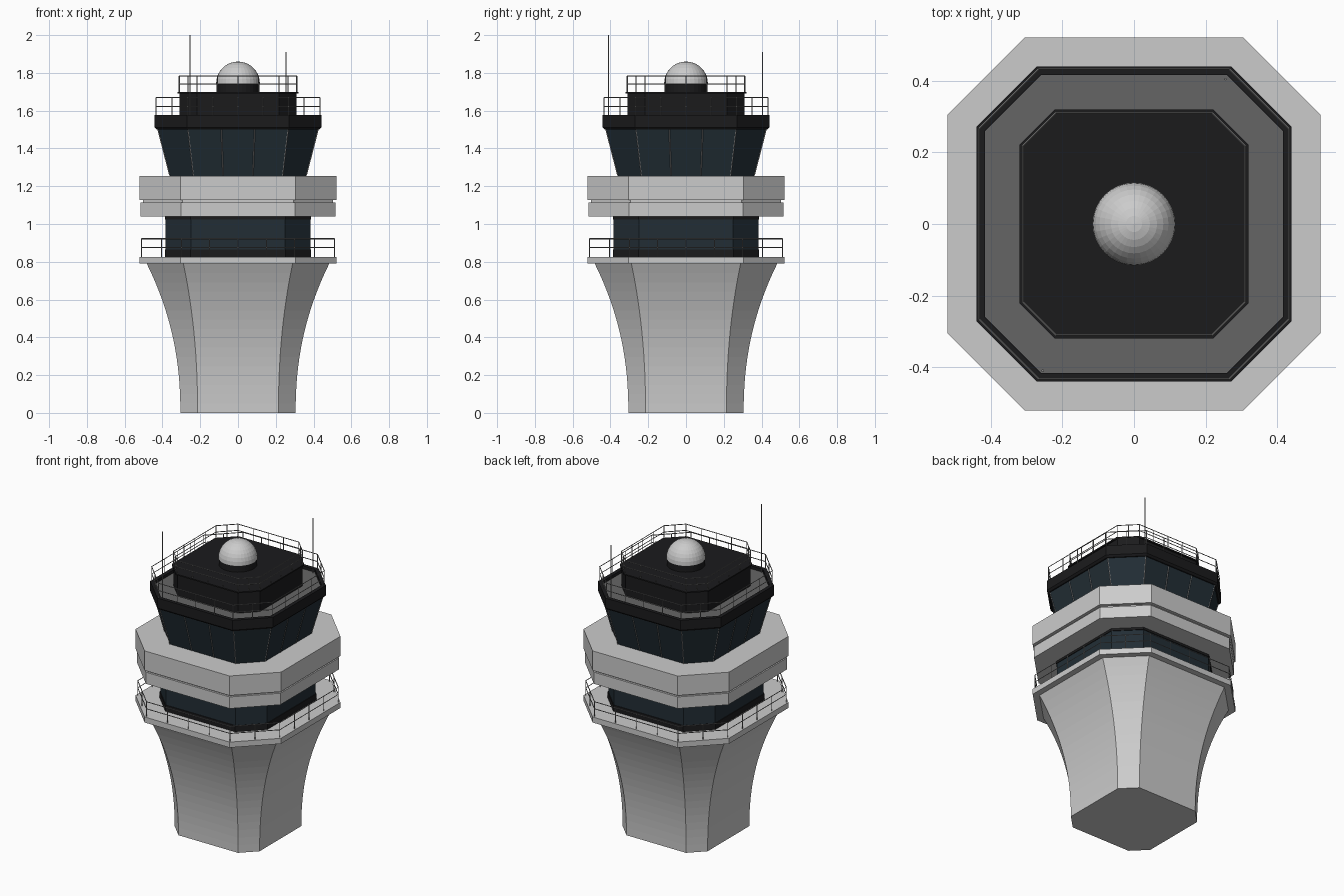
import bpy, bmesh, math
from mathutils import Vector

if "Cube" in bpy.data.objects:
    bpy.data.objects.remove(bpy.data.objects["Cube"])


def material(name, r, g, b):
    m = bpy.data.materials.new(name)
    m.diffuse_color = (r, g, b, 1)
    m.use_nodes = True
    m.node_tree.nodes["Principled BSDF"].inputs["Base Color"].default_value = m.diffuse_color
    return m


CONCRETE = material("concrete", 0.58, 0.58, 0.55)
GLASS = material("tinted_glass", 0.016, 0.027, 0.036)
BLACK = material("black_metal", 0.011, 0.011, 0.012)
DECK = material("roof_grey", 0.13, 0.13, 0.13)
STEEL = material("steel", 0.25, 0.25, 0.25)
WHITE = material("dome_white", 0.75, 0.75, 0.76)


def octagon(a, b, z):
    """Square of half width a with chamfered corners; b = half flat length."""
    return [Vector((x, y, z)) for x, y in
            ((-b, -a), (b, -a), (a, -b), (a, b), (b, a), (-b, a), (-a, b), (-a, -b))]


def finish(bm, name, mat):
    bmesh.ops.recalc_face_normals(bm, faces=bm.faces)
    me = bpy.data.meshes.new(name)
    bm.to_mesh(me)
    bm.free()
    me.materials.append(mat)
    ob = bpy.data.objects.new(name, me)
    bpy.context.collection.objects.link(ob)
    return ob


def loft(name, levels, mat):
    """Capped stack of octagon sections (z, half width, half flat)."""
    bm = bmesh.new()
    rings = [[bm.verts.new(p) for p in octagon(a, b, z)] for z, a, b in levels]
    for lo, hi in zip(rings, rings[1:]):
        for i in range(8):
            j = (i + 1) % 8
            bm.faces.new((lo[i], lo[j], hi[j], hi[i]))
    bm.faces.new(rings[0][::-1])
    bm.faces.new(rings[-1])
    return finish(bm, name, mat)


def rod(bm, p, q, r, sides=4):
    d = q - p
    mat = d.to_track_quat('Z', 'Y').to_matrix().to_4x4()
    mat.translation = (p + q) / 2
    bmesh.ops.create_cone(bm, cap_ends=True, segments=sides, radius1=r, radius2=r,
                          depth=d.length, matrix=mat)


def railing(name, a, b, z, heights, long_spans, short_spans, r=0.0028):
    bm = bmesh.new()
    base = octagon(a, b, z)
    for i in range(8):
        p, q = base[i], base[(i + 1) % 8]
        for h in heights:
            up = Vector((0, 0, h))
            rod(bm, p + up, q + up, r)
        n = short_spans if i % 2 else long_spans
        for k in range(n):
            foot = p.lerp(q, k / n)
            rod(bm, foot, foot + Vector((0, 0, heights[-1])), r)
    finish(bm, name, STEEL)


# Flared shaft
N = 16
loft("shaft", [(0.79 * i / N, 0.305 + 0.178 * (i / N) ** 2.2, 0.214 + 0.075 * (i / N) ** 2.2)
               for i in range(N + 1)], CONCRETE)

# Lower gallery
loft("gallery_slab", [(0.79, 0.522, 0.305), (0.826, 0.522, 0.305)], CONCRETE)
railing("gallery_railing", 0.51, 0.30, 0.826, (0.05, 0.096), 4, 2)
loft("lower_sill", [(0.826, 0.387, 0.251), (0.866, 0.387, 0.251)], BLACK)
loft("lower_windows", [(0.866, 0.383, 0.249), (1.025, 0.383, 0.249)], GLASS)
loft("lower_header", [(1.025, 0.387, 0.251), (1.04, 0.387, 0.251)], BLACK)

# Concrete collar with a shadow groove
loft("collar", [(1.04, 0.515, 0.301), (1.115, 0.515, 0.301), (1.115, 0.502, 0.294),
                (1.128, 0.502, 0.294), (1.128, 0.522, 0.305), (1.255, 0.522, 0.305)], CONCRETE)

# Outward-leaning control cab with mullions
loft("cab_windows", [(1.255, 0.36, 0.235), (1.50, 0.423, 0.264)], GLASS)
bm = bmesh.new()
low, high = octagon(0.361, 0.236, 1.256), octagon(0.424, 0.265, 1.50)
for i in range(8):
    j = (i + 1) % 8
    for t in ((0,) if i % 2 else (0, 1 / 3, 2 / 3)):
        rod(bm, low[i].lerp(low[j], t), high[i].lerp(high[j], t), 0.003)
finish(bm, "cab_mullions", STEEL)

# Roof parapet and deck
loft("roof_parapet", [(1.50, 0.43, 0.267), (1.512, 0.441, 0.271), (1.576, 0.441, 0.271),
                      (1.576, 0.417, 0.261), (1.555, 0.417, 0.261)], BLACK)
loft("roof_deck", [(1.55, 0.416, 0.26), (1.558, 0.416, 0.26)], DECK)
railing("roof_railing", 0.433, 0.267, 1.576, (0.047, 0.094), 4, 2)

# Rooftop equipment room
loft("penthouse", [(1.558, 0.31, 0.217), (1.692, 0.31, 0.217)], BLACK)
loft("penthouse_roof", [(1.692, 0.32, 0.222), (1.70, 0.32, 0.222)], BLACK)
railing("penthouse_railing", 0.311, 0.218, 1.70, (0.042, 0.083), 4, 2)

# Radar dome and its base
bm = bmesh.new()
rod(bm, Vector((0, 0, 1.70)), Vector((0, 0, 1.745)), 0.113, 32)
finish(bm, "dome_base", BLACK)
bm = bmesh.new()
bmesh.ops.create_uvsphere(bm, u_segments=32, v_segments=16, radius=0.116)
bmesh.ops.bisect_plane(bm, geom=bm.verts[:] + bm.edges[:] + bm.faces[:], dist=1e-5,
                       plane_co=(0, 0, -0.002), plane_no=(0, 0, -1), clear_outer=True)
bmesh.ops.translate(bm, verts=bm.verts, vec=(0, 0, 1.744))
finish(bm, "radar_dome", WHITE)

# Antennas
for name, x, y, top in (("tall_antenna", -0.255, -0.41, 2.0), ("short_antenna", 0.255, 0.405, 1.91)):
    bm = bmesh.new()
    rod(bm, Vector((x, y, 1.555)), Vector((x, y, top)), 0.0035, 6)
    finish(bm, name, STEEL)
